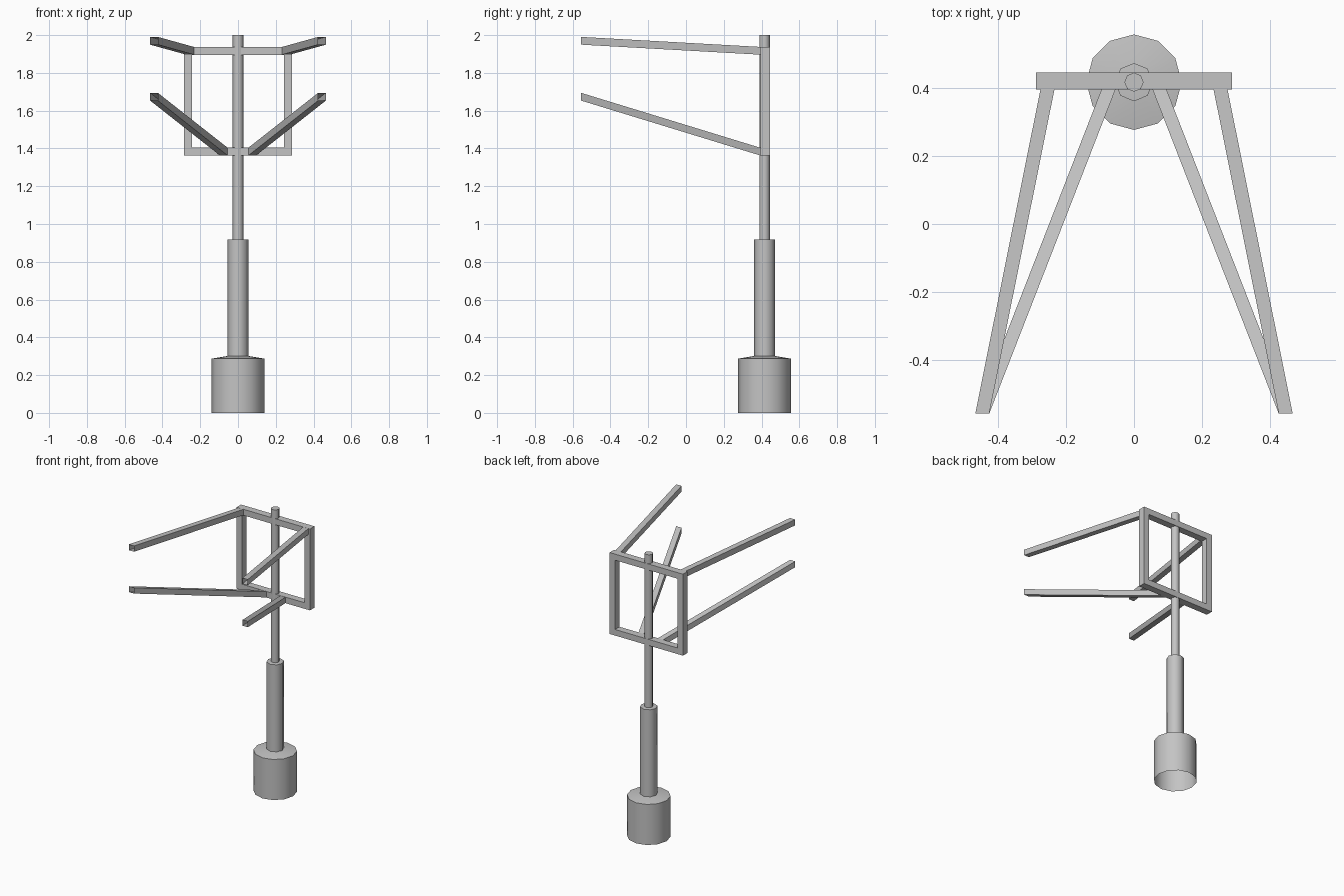
import bpy, bmesh, math
from mathutils import Vector

cube = bpy.data.objects.get("Cube")
if cube:
    bpy.data.objects.remove(cube, do_unlink=True)

grey = bpy.data.materials.new("plain grey")
grey.use_nodes = True
COLOUR = (0.55, 0.55, 0.55, 1)
grey.diffuse_color = COLOUR
grey.node_tree.nodes["Principled BSDF"].inputs["Base Color"].default_value = COLOUR

POST_Y = 0.416


def finish(name, bm, smooth=False):
    mesh = bpy.data.meshes.new(name)
    bm.to_mesh(mesh)
    bm.free()
    mesh.materials.append(grey)
    ob = bpy.data.objects.new(name, mesh)
    bpy.context.collection.objects.link(ob)
    if smooth:
        bpy.ops.object.select_all(action='DESELECT')
        ob.select_set(True)
        bpy.context.view_layer.objects.active = ob
        bpy.ops.object.shade_smooth_by_angle(angle=math.radians(50))
    return ob


def lathe(name, profile, sides):
    """Revolve (radius, z) points around the post axis; radius 0 closes the top."""
    bm = bmesh.new()
    rings = []
    for r, z in profile:
        if r == 0:
            rings.append([bm.verts.new((0, POST_Y, z))] * sides)
        else:
            rings.append([bm.verts.new((r * math.cos(2 * math.pi * i / sides),
                                        POST_Y + r * math.sin(2 * math.pi * i / sides), z))
                          for i in range(sides)])
    for a, b in zip(rings, rings[1:]):
        for i in range(sides):
            j = (i + 1) % sides
            face = [a[i], a[j], b[j], b[i]]
            bm.faces.new(list(dict.fromkeys(face)))
    return finish(name, bm, True)


def box(name, lo, hi):
    bm = bmesh.new()
    bmesh.ops.create_cube(bm, size=1)
    lo, hi = Vector(lo), Vector(hi)
    for v in bm.verts:
        v.co = (lo + hi) / 2 + v.co * (hi - lo)
    return finish(name, bm)


def arm(name, start, end, half=0.0205):
    """Square tube, open at both ends, with upright end planes."""
    bm = bmesh.new()
    corners = [(-half, -half), (half, -half), (half, half), (-half, half)]
    a, b = [[bm.verts.new((p[0] + dx, p[1], p[2] + dz)) for dx, dz in corners]
            for p in (start, end)]
    for i in range(4):
        j = (i + 1) % 4
        bm.faces.new((a[i], a[j], b[j], b[i]))
    bmesh.ops.recalc_face_normals(bm, faces=bm.faces)
    return finish(name, bm)


# Upright: wide foot open below, sleeve and thin post
lathe("base_foot", [(0.14, 0), (0.14, 0.287), (0.05, 0.302), (0, 0.302)], 12)
lathe("lower_sleeve", [(0.056, 0.295), (0.056, 0.917), (0, 0.921)], 8)
lathe("upper_post", [(0.028, 0.91), (0.028, 2.0), (0, 2.0)], 8)

# Rectangular frame around the post
Y0, Y1 = 0.394, 0.444
Z0, Z1, T = 1.362, 1.938, 0.043
box("frame_bottom_bar", (-0.287, Y0, Z0), (0.287, Y1, Z0 + T))
box("frame_top_bar", (-0.287, Y0, Z1 - T), (0.287, Y1, Z1))

# Frame sides and forward arms, mirrored left and right
for side, s in (("left", 1), ("right", -1)):
    xs = sorted((s * 0.287, s * 0.244))
    box("frame_side_bar_" + side, (xs[0], Y0, Z0 + T), (xs[1], Y1, Z1 - T))
    arm("upper_arm_" + side, (s * 0.254, Y0, 1.917), (s * 0.445, -0.556, 1.970))
    arm("lower_arm_" + side, (s * 0.075, Y0, 1.383), (s * 0.445, -0.556, 1.674))
